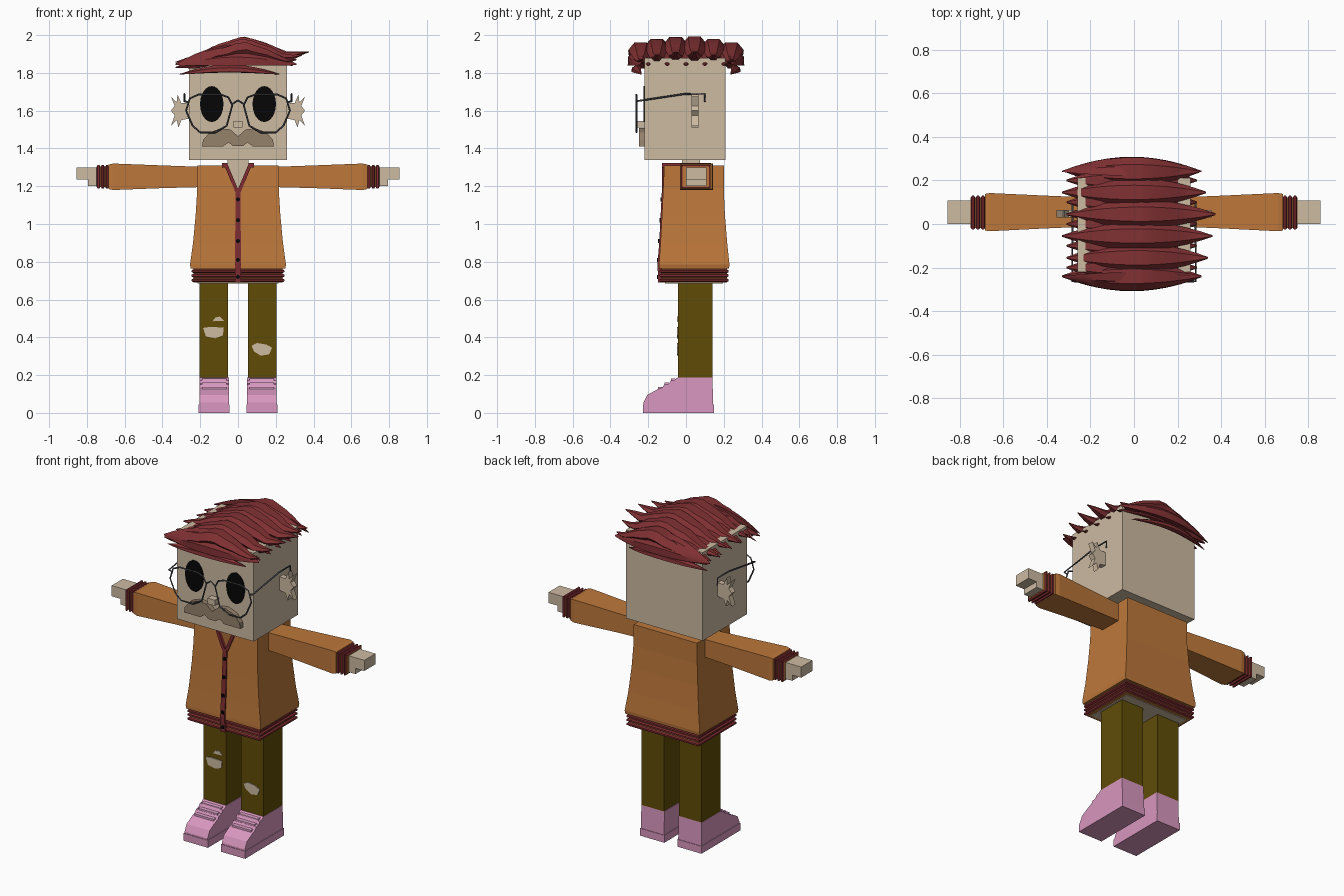
import bpy, bmesh, math
from mathutils import Vector

cube = bpy.data.objects.get("Cube")
if cube:
    bpy.data.objects.remove(cube, do_unlink=True)


def material(name, red, green, blue):
    mat = bpy.data.materials.new(name)
    color = [(c / 255) ** 2.2 for c in (red, green, blue)] + [1]
    mat.use_nodes = True
    mat.diffuse_color = color
    mat.node_tree.nodes["Principled BSDF"].inputs["Base Color"].default_value = color
    return mat


SKIN = material("skin", 204, 185, 161)
ORANGE = material("orange_knit", 188, 119, 61)
BURGUNDY = material("burgundy_trim", 126, 48, 52)
HAIR = material("red_hair", 128, 52, 54)
OLIVE = material("olive_cloth", 96, 77, 16)
PINK = material("pink_shoe", 216, 150, 190)
LIGHT_PINK = material("light_pink", 228, 164, 204)
BLACK = material("black", 14, 14, 14)
METAL = material("grey_metal", 74, 76, 82)
BROWN = material("moustache_brown", 148, 129, 108)


def loft(name, rings, mat):
    """Skin a list of equal rings of points and cap both ends."""
    bm = bmesh.new()
    loops = [[bm.verts.new(p) for p in ring] for ring in rings]
    n = len(loops[0])
    for a, b in zip(loops, loops[1:]):
        for i in range(n):
            j = (i + 1) % n
            bm.faces.new((a[i], a[j], b[j], b[i]))
    bm.faces.new(loops[0])
    bm.faces.new(loops[-1])
    bmesh.ops.recalc_face_normals(bm, faces=bm.faces)
    mesh = bpy.data.meshes.new(name)
    bm.to_mesh(mesh)
    bm.free()
    mesh.materials.append(mat)
    obj = bpy.data.objects.new(name, mesh)
    bpy.context.collection.objects.link(obj)
    return obj


def prism(name, outline, axis, start, end, mat):
    """Extrude a flat outline along x or y."""
    def place(u, v, d):
        return (d, u, v) if axis == "x" else (u, d, v)
    return loft(name, [[place(u, v, d) for u, v in outline] for d in (start, end)], mat)


def tube(name, axis, stations, mat):
    """Rectangular sections: distance, then low and high of the other two axes."""
    rings = []
    for d, u0, u1, v0, v1 in stations:
        corners = [(u0, v0), (u1, v0), (u1, v1), (u0, v1)]
        rings.append([(d, u, v) if axis == "x" else (u, v, d) for u, v in corners])
    return loft(name, rings, mat)


def box(name, x0, x1, y0, y1, z0, z1, mat):
    return tube(name, "z", [(z, x0, x1, y0, y1) for z in (z0, z1)], mat)


def disc(name, x, z, rx, rz, y0, y1, sides, mat):
    angles = [2 * math.pi * i / sides for i in range(sides)]
    outline = [(x + rx * math.cos(a), z + rz * math.sin(a)) for a in angles]
    return prism(name, outline, "y", y0, y1, mat)


def wire(name, points, closed, mat):
    curve = bpy.data.curves.new(name, "CURVE")
    curve.dimensions = "3D"
    curve.bevel_depth = 0.005
    curve.bevel_resolution = 0
    spline = curve.splines.new("POLY")
    spline.points.add(len(points) - 1)
    for point, co in zip(spline.points, points):
        point.co = (*co, 1)
    spline.use_cyclic_u = closed
    curve.materials.append(mat)
    obj = bpy.data.objects.new(name, curve)
    bpy.context.collection.objects.link(obj)
    bpy.ops.object.select_all(action="DESELECT")
    obj.select_set(True)
    bpy.context.view_layer.objects.active = obj
    bpy.ops.object.convert(target="MESH")


def lock(name, x0, x1, y, height, w, h, tilt=0.0, bow=0.0):
    """Hair strand along x, six-sided, tapering to both tips."""
    rings, steps = [], 12
    for k in range(steps + 1):
        t = k / steps
        x = x0 + (x1 - x0) * t
        swell = max(0.06, math.sin(math.pi * t) ** 0.8)
        ring = []
        for i in range(6):
            a = math.pi * i / 3
            p, q = math.cos(a) * w * swell, math.sin(a) * h * swell
            ring.append((x, y + bow * swell + p * math.cos(tilt) - q * math.sin(tilt),
                         height(x, t) + p * math.sin(tilt) + q * math.cos(tilt)))
        rings.append(ring)
    obj = loft(name, rings, HAIR)
    bpy.ops.object.select_all(action="DESELECT")
    obj.select_set(True)
    bpy.context.view_layer.objects.active = obj
    bpy.ops.object.shade_smooth_by_angle(angle=math.radians(35))


# Head, neck and face
box("head", -0.26, 0.26, -0.22, 0.21, 1.34, 1.88, SKIN)
box("neck", -0.055, 0.055, -0.02, 0.075, 1.17, 1.35, SKIN)
box("nose", -0.025, 0.025, -0.26, -0.215, 1.51, 1.545, SKIN)
ear = [(.25, 1.64), (.30, 1.64), (.32, 1.685), (.325, 1.645), (.355, 1.675), (.335, 1.625),
       (.355, 1.60), (.335, 1.575), (.355, 1.52), (.325, 1.55), (.315, 1.51), (.30, 1.55), (.25, 1.56)]
whisker = [(0, 1.465), (.04, 1.50), (.09, 1.507), (.15, 1.485), (.185, 1.445), (.19, 1.41),
           (.08, 1.41), (.05, 1.432), (.025, 1.412), (0, 1.412)]
lens = [(.03, 1.63), (.05, 1.67), (.09, 1.685), (.21, 1.685), (.255, 1.665), (.275, 1.6),
        (.24, 1.52), (.2, 1.485), (.12, 1.485), (.06, 1.52)]
GLASS_Y = -0.263
for s, side in ((1, "left"), (-1, "right")):
    prism(side + "_ear", [(s * x, z) for x, z in ear], "y", 0.03, 0.065, SKIN)
    prism(side + "_moustache", [(s * x, z) for x, z in whisker], "y", -0.25, -0.215, BROWN)
    disc(side + "_eye", s * 0.139, 1.635, 0.062, 0.095, -0.225, -0.218, 24, BLACK)
    wire(side + "_glasses_rim", [(s * x, GLASS_Y, z) for x, z in lens], True, METAL)
    wire(side + "_glasses_temple", [(s * x, y, z) for x, y, z in (
        (.265, GLASS_Y, 1.645), (.283, GLASS_Y, 1.65), (.283, -0.01, 1.688),
        (.283, 0.1, 1.688), (.283, 0.1, 1.645))], False, METAL)
wire("glasses_bridge", [(-.03, GLASS_Y, 1.635), (0, GLASS_Y, 1.655), (.03, GLASS_Y, 1.635)], False, METAL)

# Jacket body with a V neck cut
jacket = tube("jacket", "z", [
    (0.765, -.25, .25, -.143, .228), (0.785, -.254, .254, -.143, .23), (0.9, -.238, .238, -.135, .218),
    (1.05, -.224, .224, -.127, .206), (1.18, -.216, .216, -.121, .2), (1.31, -.214, .214, -.115, .2)], ORANGE)
cutter = prism("neck_cutter", [(-.06, 1.33), (.06, 1.33), (0, 1.175)], "y", -0.3, -0.015, SKIN)
cutter.hide_render = True
cut = jacket.modifiers.new("neck_cut", "BOOLEAN")
cut.operation, cut.object, cut.solver = "DIFFERENCE", cutter, "EXACT"
bpy.context.view_layer.objects.active = jacket
bpy.ops.object.modifier_apply(modifier=cut.name)
bpy.data.objects.remove(cutter, do_unlink=True)


def ribs(name, axis, positions, half, bounds, swell):
    """Rounded bands around a rectangular core."""
    u0, u1, v0, v1 = bounds
    for i, d in enumerate(positions):
        stations = []
        for step, g in ((-1, 0), (-0.5, swell), (0.5, swell), (1, 0)):
            stations.append((d + step * half, u0 - g, u1 + g, v0 - g, v1 + g))
        tube(f"{name}_{i + 1}", axis, stations, BURGUNDY)


box("hem", -.236, .236, -.13, .216, 0.69, 0.78, ORANGE)
ribs("hem_band", "z", (0.702, 0.727, 0.75), 0.01, (-.236, .236, -.13, .216), 0.009)
box("jacket_underside", -.215, .215, -.11, .195, 0.686, 0.692, SKIN)

# Placket, collar and buttons
tube("placket", "z", [(0.69, -.015, .015, -.147, -.12), (0.785, -.015, .015, -.151, -.12),
                      (0.9, -.015, .015, -.142, -.11), (1.19, -.013, .013, -.127, -.1)], BURGUNDY)
for i, (z, y) in enumerate(((.72, -.153), (.81, -.154), (.91, -.147), (1.02, -.141), (1.13, -.136))):
    disc(f"button_{i + 1}", 0, z, 0.011, 0.011, y, y + 0.02, 8, BLACK)
for s, side in ((1, "left"), (-1, "right")):
    band = [(0, 1.15), (0, 1.185), (.058, 1.322), (.085, 1.322), (.085, 1.30), (.068, 1.30), (.013, 1.165)]
    prism(side + "_collar_front", [(s * x, z) for x, z in band], "y", -0.127, -0.108, BURGUNDY)
    box(side + "_collar_side", s * .062, s * .085, -.12, .13, 1.3, 1.322, BURGUNDY)
box("collar_back", -.085, .085, .11, .132, 1.3, 1.322, BURGUNDY)

# Arms, cuffs, hands, legs and shoes
shoe = [(-.225, 0), (-.225, .055), (-.205, .095), (-.15, .125), (-.125, .135), (-.115, .15),
        (-.09, .155), (-.08, .172), (-.06, .175), (-.045, .187), (.14, .187), (.145, 0)]
sole = [(-.228, 0), (-.228, .045), (.147, .045), (.147, 0)]
for s, side in ((1, "left"), (-1, "right")):
    tube(side + "_sleeve", "x", [(s * .205, -.012, .122, 1.195, 1.303), (s * .4, -.02, .13, 1.19, 1.31),
                                 (s * .66, -.033, .142, 1.18, 1.32), (s * .685, -.03, .138, 1.185, 1.315)], ORANGE)
    box(side + "_cuff", s * .68, s * .75, -.018, .122, 1.195, 1.305, ORANGE)
    ribs(side + "_cuff_band", "x", [s * d for d in (.693, .716, .739)], 0.009, (-.018, .122, 1.195, 1.305), 0.008)
    box(side + "_palm", s * .745, s * .795, 0, .108, 1.2, 1.3, SKIN)
    box(side + "_fingers", s * .795, s * .855, 0, .108, 1.235, 1.3, SKIN)
    box(side + "_trouser_leg", s * .052, s * .203, -.043, .14, .17, .72, OLIVE)
    prism(side + "_shoe", shoe, "x", s * .048, s * .204, PINK)
    prism(side + "_sole", sole, "x", s * .044, s * .208, PINK)
    for i, (y, z) in enumerate(((-.135, .134), (-.102, .156), (-.068, .177))):
        box(f"{side}_lace_{i + 1}", s * .062, s * .19, y - .012, y + .012, z - .008, z + .004, LIGHT_PINK)

# Torn knee openings
tears = {
    "right_knee_tear": [(-.185, .45), (-.15, .455), (-.075, .452), (-.08, .41), (-.12, .395), (-.17, .405)],
    "right_small_tear": [(-.135, .485), (-.12, .505), (-.095, .51), (-.072, .487)],
    "left_knee_tear": [(.072, .355), (.1, .37), (.15, .362), (.18, .345), (.165, .31), (.12, .303), (.085, .325)],
}
for name, outline in tears.items():
    prism(name, outline, "y", -.048, -.041, SKIN)

# Hair: swept top rows, under rows between them, and drapes front and back
crest = [(-.34, 1.858), (-.22, 1.875), (-.1, 1.92), (.03, 1.953), (.15, 1.925), (.25, 1.89), (.38, 1.912)]


def crest_height(x):
    for (xa, za), (xb, zb) in zip(crest, crest[1:]):
        if x <= xb:
            f = (x - xa) / (xb - xa)
            return za + (zb - za) * f * f * (3 - 2 * f)
    return crest[-1][1]


rows = [(-.24, .31), (-.155, .34), (-.055, .36), (.045, .375), (.145, .33), (.24, .3)]
for i, (y, tip) in enumerate(rows):
    drop = 0.5 * y * y
    lock(f"hair_top_{i + 1}", -.33 + .02 * (i % 2), tip, y,
         lambda x, t: crest_height(x) - drop, .066, .046)
for i in range(5):
    lock(f"hair_under_{i + 1}", -.31, .29, -.2 + .1 * i,
         lambda x, t: 1.838 + .06 * math.sin(math.pi * t), .06, .035)
for s, side in ((-1, "front"), (1, "back")):
    lock(side + "_hair_drape", -.33, .31, s * .24,
         lambda x, t: 1.845 + .05 * math.sin(math.pi * t), .07, .03, tilt=-s * .9, bow=s * .025)
    lock(side + "_hair_fringe", -.31, .22, s * .235,
         lambda x, t: 1.793 + .03 * math.sin(math.pi * t), .03, .018, tilt=-s * .6, bow=s * .03)
